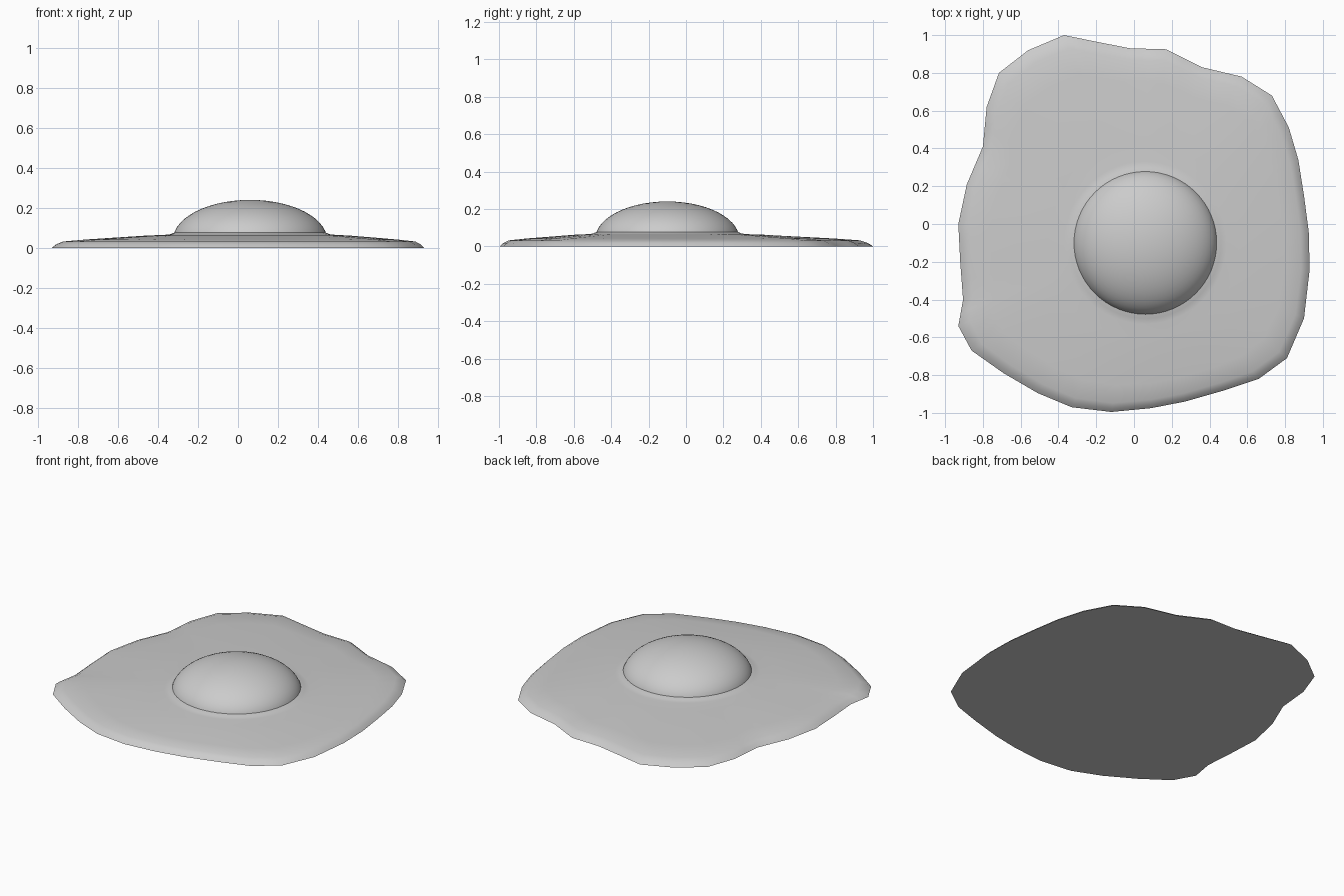
import bpy
import bmesh
from math import atan2, cos, sin, hypot, pi
from mathutils import Vector

default = bpy.data.objects.get("Cube")
if default:
    bpy.data.objects.remove(default, do_unlink=True)

CENTRE = Vector((0.06, -0.1))   # middle of the yolk
SOCKET = 0.43                   # radius where the white meets the yolk swelling
YOLK_SEGMENTS = 64


def make_material(name, colour):
    material = bpy.data.materials.new(name)
    material.use_nodes = True
    material.diffuse_color = colour
    for node in material.node_tree.nodes:
        if node.type == 'BSDF_PRINCIPLED':
            node.inputs["Base Color"].default_value = colour
    return material


def finish(bm, name, material):
    """Turn a bmesh into a smooth shaded object with one colour."""
    bmesh.ops.recalc_face_normals(bm, faces=bm.faces)
    mesh = bpy.data.meshes.new(name)
    bm.to_mesh(mesh)
    bm.free()
    mesh.materials.append(material)
    part = bpy.data.objects.new(name, mesh)
    bpy.context.collection.objects.link(part)
    bpy.ops.object.select_all(action='DESELECT')
    part.select_set(True)
    bpy.context.view_layer.objects.active = part
    bpy.ops.object.shade_smooth_by_angle(angle=pi / 6)
    return part


def add_ring(bm, points, height):
    return [bm.verts.new((x, y, height)) for x, y in points]


def bridge(bm, lower, upper):
    count = len(lower)
    for i in range(count):
        j = (i + 1) % count
        bm.faces.new((lower[i], lower[j], upper[j], upper[i]))


def circle(radius, angles):
    return [(CENTRE.x + radius * cos(a), CENTRE.y + radius * sin(a)) for a in angles]


grey = make_material("plain grey", (0.6, 0.6, 0.6, 1))

# Egg white: wavy outline, clockwise from the back
outline = [
    (-.37, 1), (-.2, .965), (-.02, .93), (.17, .925), (.36, .83), (.57, .78),
    (.73, .68), (.82, .51), (.87, .34), (.9, .15), (.925, -.04), (.93, -.24),
    (.9, -.5), (.81, -.71), (.66, -.82), (.48, -.88), (.27, -.94),
    (.09, -.975), (-.12, -.995), (-.33, -.97), (-.51, -.895), (-.69, -.79),
    (-.86, -.67), (-.93, -.54), (-.905, -.4), (-.92, -.2), (-.93, 0),
    (-.885, .21), (-.8, .41), (-.78, .62), (-.715, .8), (-.56, .92),
]
rim = []
for i, corner in enumerate(outline):
    start, end = Vector(corner), Vector(outline[(i + 1) % len(outline)])
    rim += [start, (start + end) / 2]
offsets = [point - CENTRE for point in rim]
angles = [atan2(o.y, o.x) for o in offsets]
radii = [hypot(o.x, o.y) for o in offsets]

# Rings blend from the wavy rim (one) to the round yolk socket (zero)
slope = [(1, 0), (.96, .018), (.9, .032), (.7, .042), (.4, .053), (.15, .062), (0, .065)]
bm = bmesh.new()
rings = []
for blend, height in slope:
    points = [(CENTRE.x + (SOCKET + (r - SOCKET) * blend) * cos(a),
               CENTRE.y + (SOCKET + (r - SOCKET) * blend) * sin(a))
              for r, a in zip(radii, angles)]
    rings.append(add_ring(bm, points, height))
# Small lip hugging the yolk
for radius, height in [(.4, .068), (.375, .078)]:
    rings.append(add_ring(bm, circle(radius, angles), height))
for lower, upper in zip(rings, rings[1:]):
    bridge(bm, lower, upper)
bm.faces.new(rings[0])
bm.faces.new(rings[-1])
finish(bm, "egg_white", grey)

# Yolk: flattened dome, closed underneath inside the white
bm = bmesh.new()
steps = 14
turn = [2 * pi * i / YOLK_SEGMENTS for i in range(YOLK_SEGMENTS)]
rings = []
for k in range(steps):
    tilt = pi / 2 * k / steps
    rings.append(add_ring(bm, circle(.385 * cos(tilt), turn), .04 + .2 * sin(tilt)))
for lower, upper in zip(rings, rings[1:]):
    bridge(bm, lower, upper)
top = bm.verts.new((CENTRE.x, CENTRE.y, .24))
for i, vert in enumerate(rings[-1]):
    bm.faces.new((vert, rings[-1][(i + 1) % YOLK_SEGMENTS], top))
bm.faces.new(rings[0])
finish(bm, "yolk", grey)
